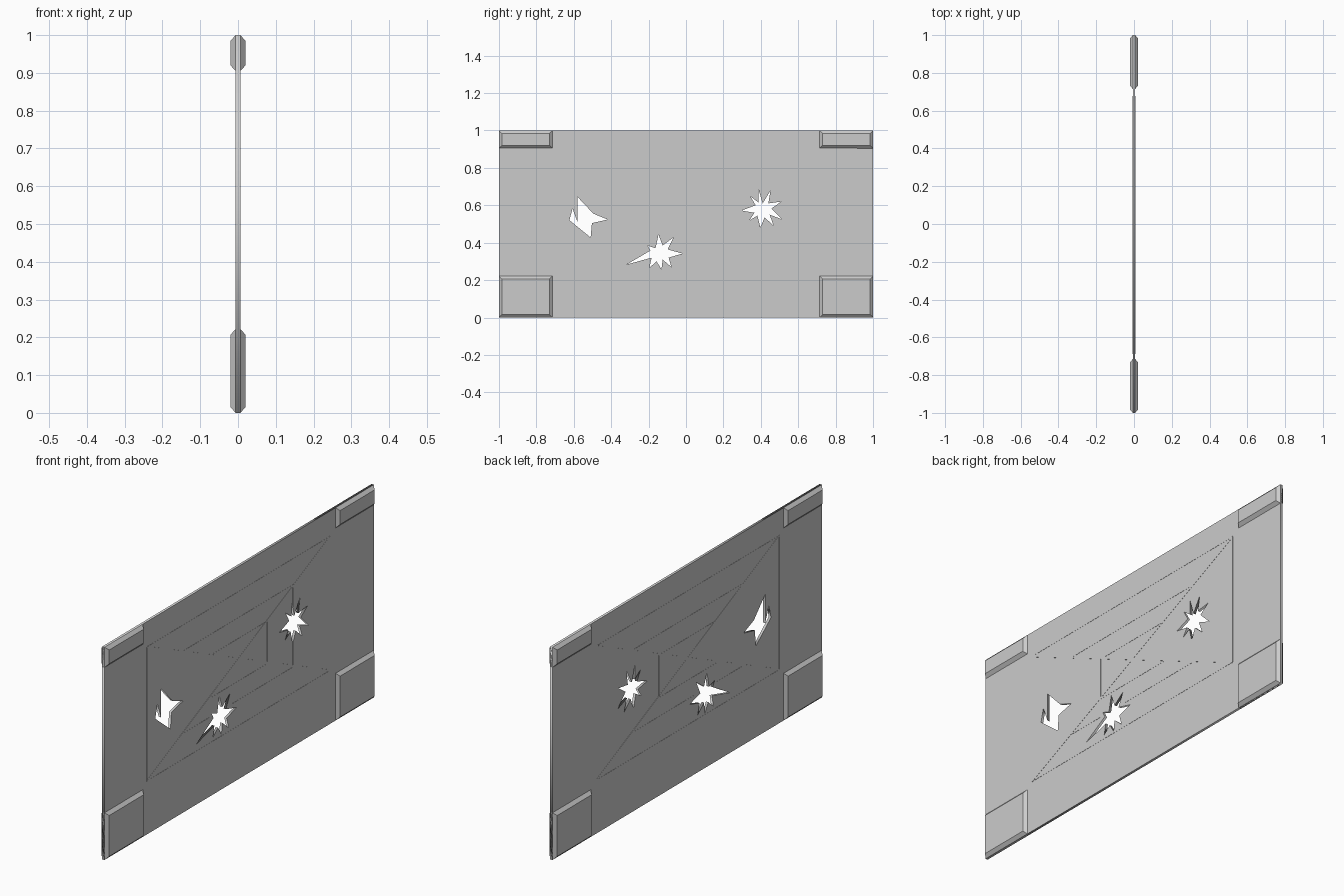
import bpy, bmesh, math

if "Cube" in bpy.data.objects:
    bpy.data.objects.remove(bpy.data.objects["Cube"])

T = 0.006      # half thickness of the panel
ROT = (math.pi / 2, 0, math.pi / 2)   # drawing plane -> y/z plane


def px(points):
    # drawing units: hundredths of (y, z)
    return [(y / 100, z / 100) for y, z in points]


# Jagged holes through the panel
shard_hole = px([(-58, 64.5), (-49.5, 55.5), (-41.8, 52.4), (-50.3, 50.5), (-51, 42.8),
                 (-62.3, 52), (-60.7, 58.3), (-58, 51)])
low_star = px([(-14.7, 44.4), (-12.5, 38.5), (-6.7, 42.8), (-9.8, 36.4), (-1.9, 34.2),
               (-9.3, 32), (-7.8, 27), (-12.5, 31), (-13.1, 25.7), (-15.7, 30), (-19.5, 26.7),
               (-18.4, 32), (-31.8, 28.3), (-19, 35.8), (-20.5, 38.5), (-16.3, 37)])
side_star = px([(38.8, 68.4), (41, 61), (45.2, 68), (44, 61), (51, 62), (45.7, 58.3),
                (51.6, 52.4), (44.7, 55), (46.8, 49.2), (42, 53.5), (39.8, 48.1), (38.2, 54.5),
                (34, 52), (36.6, 56), (29.7, 57.2), (37.2, 60), (34.5, 64.7), (38.8, 61.5)])


# Flat panel made from a filled outline with holes
curve = bpy.data.curves.new("panel", 'CURVE')
curve.dimensions = '2D'
curve.fill_mode = 'BOTH'
curve.extrude = T
for loop in ([(-1, 0), (1, 0), (1, 1), (-1, 1)], shard_hole, low_star, side_star):
    s = curve.splines.new('POLY')
    s.points.add(len(loop) - 1)
    for p, (y, z) in zip(s.points, loop):
        p.co = (y, z, 0, 1)
    s.use_cyclic_u = True
panel = bpy.data.objects.new("panel", curve)
bpy.context.collection.objects.link(panel)
panel.rotation_euler = ROT
bpy.context.view_layer.objects.active = panel
panel.select_set(True)
bpy.ops.object.convert(target='MESH')


def add_mesh(name, bm):
    bmesh.ops.recalc_face_normals(bm, faces=bm.faces)
    mesh = bpy.data.meshes.new(name)
    bm.to_mesh(mesh)
    bm.free()
    ob = bpy.data.objects.new(name, mesh)
    bpy.context.collection.objects.link(ob)
    return ob


# Corner blocks: chamfered towards both faces
def corner_block(name, y0, y1, z0, z1):
    bm = bmesh.new()
    rings = []
    for x, i in ((-0.02, 0.015), (-0.006, 0), (0.006, 0), (0.02, 0.015)):
        rings.append([bm.verts.new((x, y, z)) for y, z in
                      ((y0 + i, z0 + i), (y1 - i, z0 + i), (y1 - i, z1 - i), (y0 + i, z1 - i))])
    for a, b in zip(rings, rings[1:]):
        for k in range(4):
            bm.faces.new((a[k], a[(k + 1) % 4], b[(k + 1) % 4], b[k]))
    bm.faces.new(rings[0])
    bm.faces.new(rings[-1])
    add_mesh(name, bm)


for side, y0, y1 in (("left", -1, -0.715), ("right", 0.715, 1)):
    corner_block("lower_block_" + side, y0, y1, 0, 0.222)
    corner_block("upper_block_" + side, y0, y1, 0.905, 1)


# Thin raised line work on both faces
def strips(name, segments, w=0.003, h=T + 0.0008):
    bm = bmesh.new()
    for y0, z0, y1, z1 in segments:
        d = math.hypot(y1 - y0, z1 - z0)
        ny, nz = -(z1 - z0) / d * w, (y1 - y0) / d * w
        quad = ((y0 + ny, z0 + nz), (y0 - ny, z0 - nz), (y1 - ny, z1 - nz), (y1 + ny, z1 + nz))
        a, b = [[bm.verts.new((x, y, z)) for y, z in quad] for x in (-h, h)]
        bm.faces.new(a)
        bm.faces.new(b)
        for k in range(4):
            bm.faces.new((a[k], a[k - 1], b[k - 1], b[k]))
    add_mesh(name, bm)


def frame(y0, y1, z0, z1):
    return [(y0, z0, y1, z0), (y0, z1, y1, z1), (y0, z0, y0, z1), (y1, z0, y1, z1)]


strips("diagonal_cracks", [(-0.685, 0.88, 0.675, 0.25), (-0.685, 0.25, 0.675, 0.88)], 0.004)
strips("outer_frame_line", frame(-0.685, 0.675, 0.25, 0.88), 0.002)
strips("inner_frame_line", frame(-0.22, 0.21, 0.46, 0.66), 0.002)
# The middle frame is broken where it meets the holes
strips("middle_frame_line", [(-0.41, 0.757, 0.40, 0.757),
                             (-0.41, 0.37, -0.22, 0.37), (-0.05, 0.37, 0.40, 0.37),
                             (-0.41, 0.37, -0.41, 0.757),
                             (0.40, 0.37, 0.40, 0.49), (0.40, 0.655, 0.40, 0.757)])
